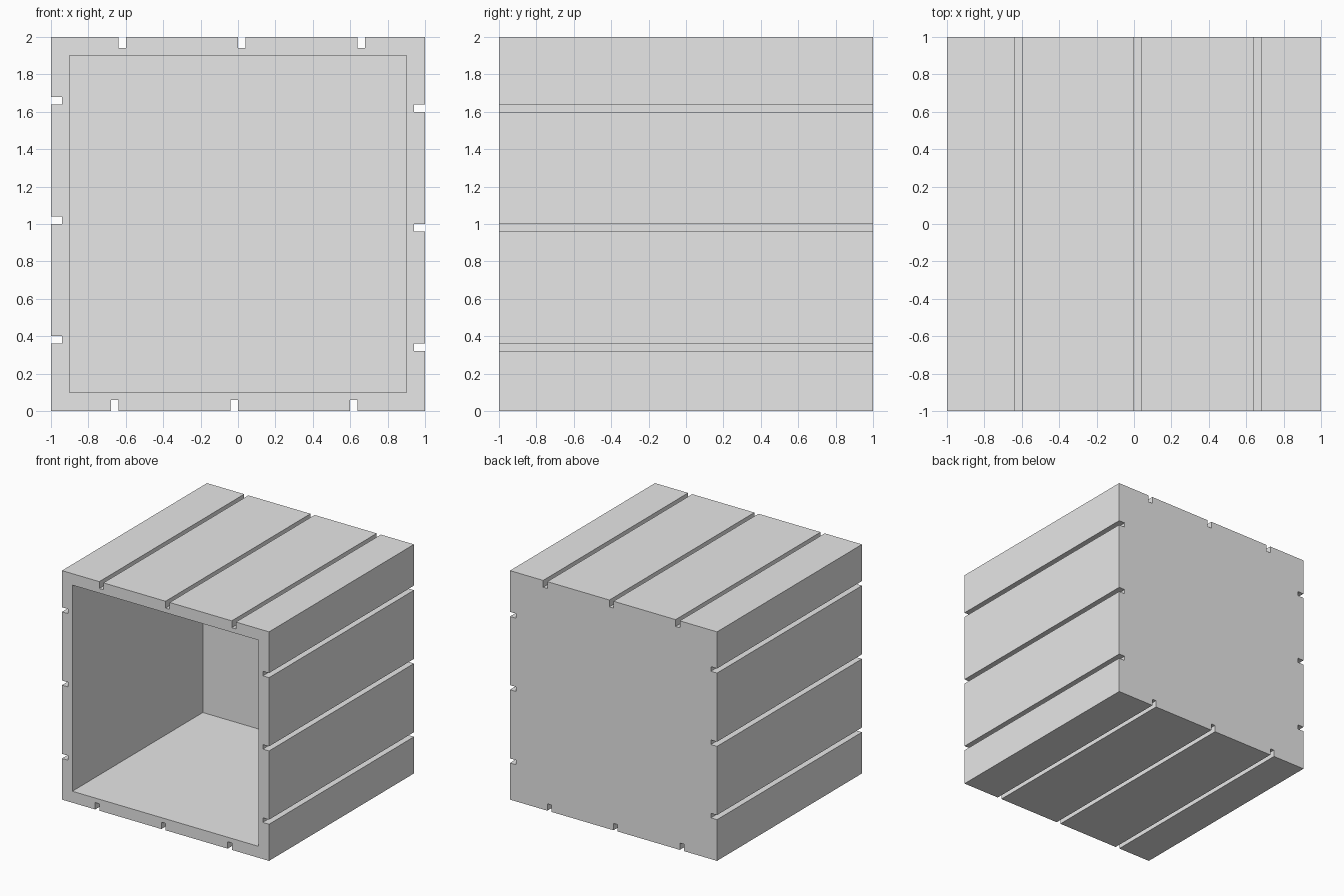
import bpy
import bmesh
from mathutils import Matrix, Vector

if "Cube" in bpy.data.objects:
    bpy.data.objects.remove(bpy.data.objects["Cube"], do_unlink=True)

HALF = 1.0            # half the outer size
INNER = 0.9           # half the opening size
CAVITY_DEPTH = 1.8
GROOVE_WIDTH, GROOVE_DEPTH = 0.04, 0.06
GROOVE_STARTS = (-0.64, 0.0, 0.64)

grey = bpy.data.materials.new("light_grey")
grey.use_nodes = True
grey.diffuse_color = (0.8, 0.8, 0.8, 1)
grey.node_tree.nodes["Principled BSDF"].inputs["Base Color"].default_value = (0.8, 0.8, 0.8, 1)


def add_object(name, bm):
    bmesh.ops.recalc_face_normals(bm, faces=bm.faces)
    mesh = bpy.data.meshes.new(name)
    bm.to_mesh(mesh)
    bm.free()
    mesh.materials.append(grey)
    obj = bpy.data.objects.new(name, mesh)
    bpy.context.collection.objects.link(obj)
    return obj


# One grooved side of the outline, from corner to corner
side = [Vector((-HALF, 0, HALF))]
for start in GROOVE_STARTS:
    end, floor = start + GROOVE_WIDTH, HALF - GROOVE_DEPTH
    side += [Vector((x, 0, z)) for x, z in
             ((start, HALF), (start, floor), (end, floor), (end, HALF))]

# Box body: the side turned four times, then extruded front to back
bm = bmesh.new()
centre = Vector((0, -HALF, HALF))
outline = []
for quarter in range(4):
    turn = Matrix.Rotation(quarter * 1.5707963, 3, 'Y')
    outline += [bm.verts.new(turn @ p + centre) for p in side]
face = bm.faces.new(outline)
extruded = bmesh.ops.extrude_face_region(bm, geom=[face], use_keep_orig=True)
moved = [v for v in extruded["geom"] if isinstance(v, bmesh.types.BMVert)]
bmesh.ops.translate(bm, verts=moved, vec=(0, 2 * HALF, 0))
box = add_object("grooved_box", bm)

# Cavity open at the front
bm = bmesh.new()
overshoot = 0.2
length = CAVITY_DEPTH + overshoot
bmesh.ops.create_cube(bm, size=1)
bmesh.ops.scale(bm, verts=bm.verts, vec=(2 * INNER, length, 2 * INNER))
bmesh.ops.translate(bm, verts=bm.verts,
                    vec=(0, -HALF - overshoot + length / 2, HALF))
cutter = add_object("cavity_cutter", bm)
cutter.hide_render = True

cut = box.modifiers.new("cavity", 'BOOLEAN')
cut.operation = 'DIFFERENCE'
cut.solver = 'EXACT'
cut.object = cutter
bpy.context.view_layer.objects.active = box
bpy.ops.object.modifier_apply(modifier=cut.name)
bpy.data.objects.remove(cutter, do_unlink=True)
